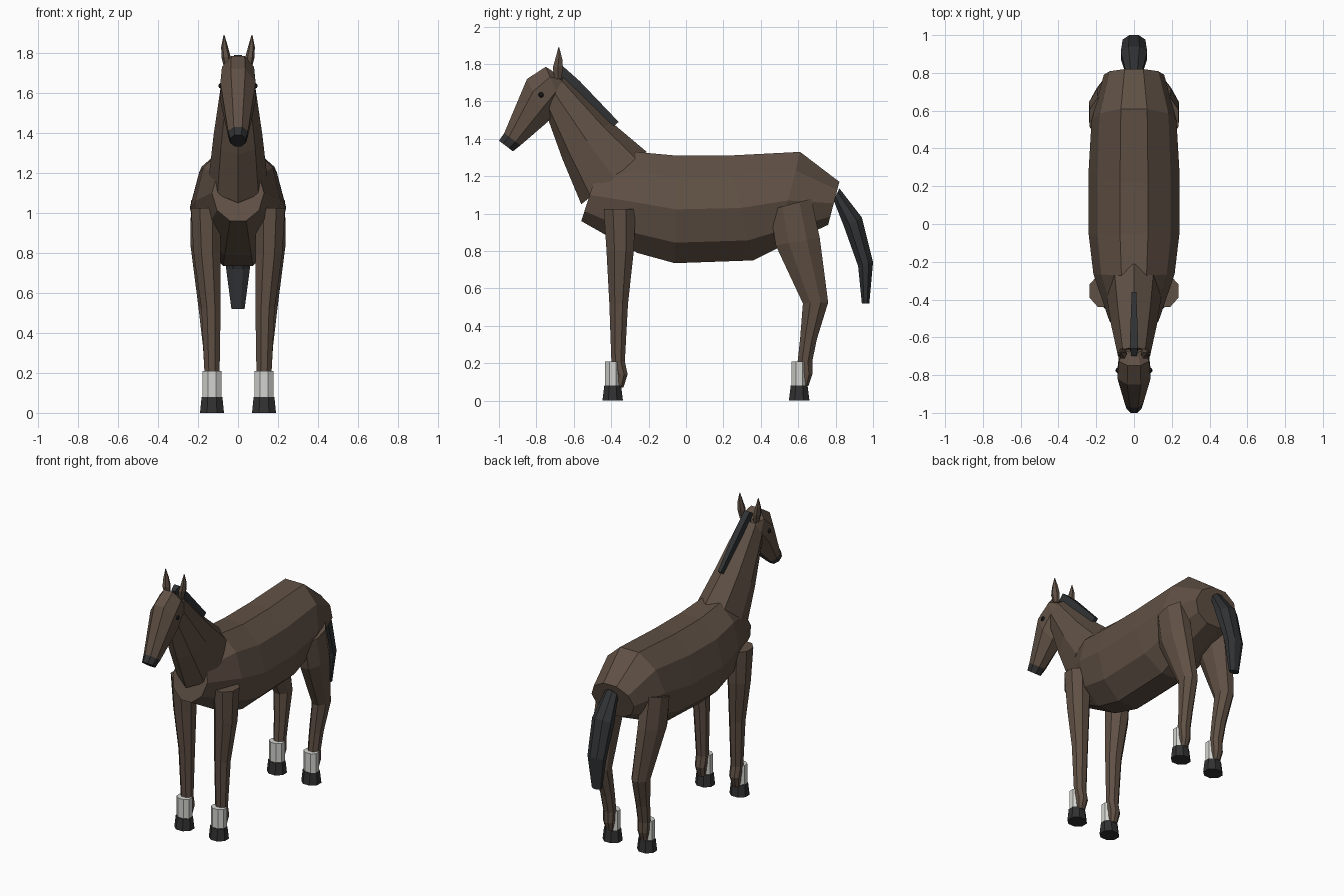
import bpy, bmesh, math

if "Cube" in bpy.data.objects:
    bpy.data.objects.remove(bpy.data.objects["Cube"], do_unlink=True)


def material(name, rgb):
    m = bpy.data.materials.new(name)
    m.use_nodes = True
    m.diffuse_color = (*rgb, 1)
    bsdf = m.node_tree.nodes["Principled BSDF"]
    bsdf.inputs["Base Color"].default_value = (*rgb, 1)
    bsdf.inputs["Roughness"].default_value = 0.8
    return m


coat = material("brown coat", (0.115, 0.08, 0.058))
hair = material("black hair", (0.03, 0.032, 0.034))
horn = material("dark horn", (0.032, 0.031, 0.031))
white = material("white sock", (0.65, 0.65, 0.62))
eye_black = material("eye black", (0.01, 0.01, 0.01))


def finish(name, bm, mat, mirror):
    bmesh.ops.recalc_face_normals(bm, faces=bm.faces)
    mesh = bpy.data.meshes.new(name)
    bm.to_mesh(mesh)
    bm.free()
    mesh.materials.append(mat)
    obj = bpy.data.objects.new(name, mesh)
    bpy.context.collection.objects.link(obj)
    if mirror:
        obj.modifiers.new("Mirror", 'MIRROR').use_mirror_merge = False
    return obj


def loft(name, rings, mat, sides=8, offset=0.5, mirror=False):
    """Skin rings given as (y, z) of one edge, (y, z) of the opposite edge,
    half width and optional centre x."""
    bm = bmesh.new()
    angles = [(k + offset) * math.tau / sides for k in range(sides)]
    cmax = max(math.cos(a) for a in angles)
    smax = max(math.sin(a) for a in angles)
    loops = []
    for (y1, z1), (y2, z2), width, *cx in rings:
        x0 = cx[0] if cx else 0
        loop = []
        for a in angles:
            c = math.cos(a) / cmax / 2
            loop.append(bm.verts.new((x0 + width * math.sin(a) / smax,
                                      (y1 + y2) / 2 + (y1 - y2) * c,
                                      (z1 + z2) / 2 + (z1 - z2) * c)))
        loops.append(loop)
    for p, q in zip(loops, loops[1:]):
        for k in range(sides):
            j = (k + 1) % sides
            bm.faces.new((p[k], p[j], q[j], q[k]))
    bm.faces.new(loops[0])
    bm.faces.new(loops[-1])
    return finish(name, bm, mat, mirror)


def flat(y, z, depth, width, x):
    """A level ring for legs, socks, hooves and ears."""
    return (y - depth, z), (y + depth, z), width, x


# Barrel, chest and rump
loft("body", [
    ((-0.47, 1.24), (-0.56, 0.96), 0.13),
    ((-0.27, 1.33), (-0.26, 0.79), 0.215),
    ((-0.05, 1.31), (-0.06, 0.735), 0.24),
    ((0.22, 1.31), (0.36, 0.75), 0.24),
    ((0.61, 1.33), (0.48, 0.81), 0.225),
    ((0.82, 1.17), (0.76, 0.94), 0.16),
], coat, sides=10)

# Neck
loft("neck", [
    ((-0.21, 1.33), (-0.56, 1.05), 0.145),
    ((-0.40, 1.49), (-0.66, 1.29), 0.122),
    ((-0.65, 1.74), (-0.75, 1.54), 0.085),
], coat, offset=0)

# Head and muzzle
muzzle_edge = ((-0.972, 1.43), (-0.885, 1.365), 0.05)
loft("head", [
    muzzle_edge,
    ((-0.85, 1.72), (-0.74, 1.49), 0.088),
    ((-0.75, 1.785), (-0.67, 1.60), 0.08),
    ((-0.68, 1.74), (-0.64, 1.66), 0.05),
], coat)
loft("muzzle", [
    ((-1.0, 1.39), (-0.925, 1.333), 0.04),
    muzzle_edge,
], horn)

# Ears
loft("ears", [
    flat(-0.685, 1.72, 0.018, 0.016, 0.052),
    flat(-0.685, 1.78, 0.027, 0.023, 0.06),
    flat(-0.68, 1.83, 0.018, 0.017, 0.067),
    flat(-0.68, 1.89, 0.002, 0.002, 0.07),
], coat, sides=6, mirror=True)

# Eyes
bm = bmesh.new()
bmesh.ops.create_icosphere(bm, subdivisions=2, radius=0.015)
bmesh.ops.translate(bm, verts=bm.verts, vec=(0.083, -0.775, 1.635))
finish("eyes", bm, eye_black, True)

# Mane along the crest
loft("mane", [
    ((-0.70, 1.765), (-0.69, 1.72), 0.014),
    ((-0.66, 1.79), (-0.68, 1.69), 0.02),
    ((-0.57, 1.71), (-0.62, 1.64), 0.02),
    ((-0.36, 1.49), (-0.42, 1.44), 0.012),
], hair, sides=4)

# Tail
loft("tail", [
    ((0.82, 1.135), (0.79, 1.07), 0.045),
    ((0.94, 0.98), (0.845, 0.93), 0.07),
    ((1.0, 0.74), (0.92, 0.72), 0.06),
    ((0.98, 0.52), (0.94, 0.52), 0.033),
], hair)

# Front legs, with the fetlock pushed back
loft("front_legs", [
    flat(-0.355, 1.025, 0.085, 0.075, 0.16),
    flat(-0.352, 0.80, 0.073, 0.067, 0.155),
    flat(-0.36, 0.52, 0.05, 0.048, 0.135),
    flat(-0.363, 0.21, 0.036, 0.038, 0.13),
    flat(-0.345, 0.14, 0.033, 0.036, 0.13),
    flat(-0.355, 0.07, 0.02, 0.025, 0.13),
], coat, mirror=True)

# Hind legs with haunch and hock
loft("hind_legs", [
    ((0.45, 1.02), (0.67, 1.08), 0.075, 0.16),
    ((0.48, 0.83), (0.715, 0.87), 0.073, 0.165),
    ((0.625, 0.52), (0.76, 0.525), 0.052, 0.145),
    ((0.61, 0.33), (0.70, 0.33), 0.042, 0.133),
    ((0.597, 0.21), (0.675, 0.21), 0.038, 0.13),
    ((0.615, 0.14), (0.675, 0.14), 0.035, 0.13),
    ((0.615, 0.07), (0.655, 0.08), 0.025, 0.13),
], coat, mirror=True)

# Socks and hooves
for label, y in (("front", -0.392), ("hind", 0.605)):
    loft(label + "_socks", [
        flat(y, 0.07, 0.04, 0.048, 0.13),
        flat(y, 0.21, 0.04, 0.048, 0.13),
    ], white, mirror=True)
    loft(label + "_hooves", [
        flat(y, 0, 0.055, 0.06, 0.13),
        flat(y, 0.08, 0.045, 0.052, 0.13),
    ], horn, mirror=True)
